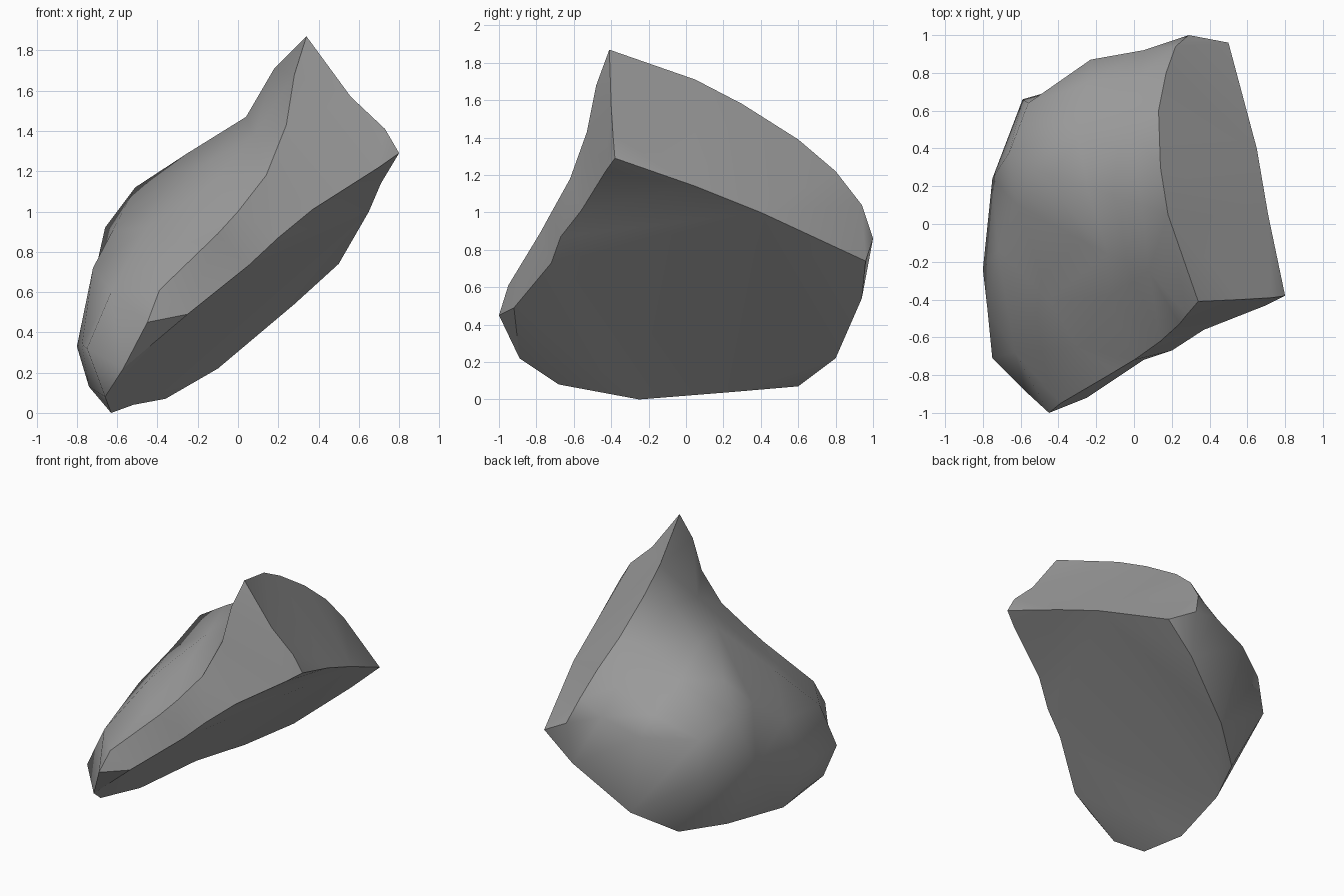
import bpy
import bmesh
from mathutils import Vector
from mathutils.geometry import delaunay_2d_cdt

old = bpy.data.objects.get("Cube")
if old:
    bpy.data.objects.remove(old, do_unlink=True)

# Corners of the shard
peak = (.34, -.41, 1.87)
right_corner = (.8, -.38, 1.29)
back_low = (.5, .96, .74)
back_high = (.29, 1, .86)
toe = (-.45, -1, .45)
toe_low = (-.57, -.89, .22)
toe_side = (-.25, -.92, .49)

# Broken edges running between the corners
crest_edge = [(.56, -.4, 1.57), (.73, -.39, 1.41)]
top_edge = [(.18, .05, 1.71), (.14, .3, 1.58), (.13, .6, 1.39), (.17, .8, 1.22), (.22, .94, 1.04)]
right_edge = [(.71, .05, 1.14), (.65, .4, 1)]
front_edge = [(.28, -.48, 1.68), (.24, -.53, 1.43), (.14, -.62, 1.18),
              (0, -.72, 1), (-.1, -.78, .89), (-.39, -.95, .61)]
lower_edge = [(.7, -.43, 1.22), (.37, -.56, 1.01), (.2, -.67, .87), (.05, -.72, .73)]
bottom_edge = [(-.66, -.68, .08), (-.63, -.25, 0), (-.52, .25, .04),
               (-.36, .6, .07), (-.1, .8, .22), (.28, .94, .54)]

# Bulges of the weathered side: its outer rim, then the hump above it
rim = [(-.75, -.71, .32), (-.74, -.35, .13), (-.775, -.46, .34), (-.8, -.24, .33),
       (-.75, .24, .52), (-.59, .66, .54), (-.23, .87, .84), (.05, .92, .94)]
hump = [(.04, .1, 1.47), (.08, -.25, 1.38), (-.14, -.16, 1.25), (-.13, -.38, 1.14),
        (-.25, .2, 1.29), (-.51, .28, 1.12), (-.62, .1, .91), (-.66, .38, .92),
        (-.72, -.14, .72), (-.63, -.68, .6), (-.45, -.4, .92), (-.3, -.65, .83),
        (-.02, .5, 1.34), (-.3, .5, 1.15), (-.56, .64, .82), (.03, .78, 1.12), (-.25, .74, .97)]

bm = bmesh.new()
side_tag = bm.faces.layers.int.new("side")
shared = {}


def vert(p):
    """Return the one vertex at p, so that neighbouring sides are welded."""
    if p not in shared:
        shared[p] = bm.verts.new(p)
    return shared[p]


def add_face(points, side):
    face = bm.faces.new([vert(p) for p in points])
    face[side_tag] = side
    face.smooth = True


def add_side(outline, direction, side, inner=()):
    """Triangulate an outline and its inner points, seen along a direction."""
    points = list(outline) + list(inner)
    turn = Vector(direction).to_track_quat('Z', 'Y').inverted()
    flat = [(turn @ Vector(p)).to_2d() for p in points]
    n = len(outline)
    ring = [(i, (i + 1) % n) for i in range(n)]
    result = delaunay_2d_cdt(flat, ring, [], 1, 1e-6)
    for tri in result[2]:
        origins = [result[3][i] for i in tri]
        if all(origins):
            add_face([points[o[0]] for o in origins], side)


# Flat fracture on the upper right
add_side([peak] + top_edge + [back_high, back_low] + right_edge[::-1] + [right_corner]
         + crest_edge[::-1], (.76, .43, .62), 1)
# Flat fracture across the front
add_side([peak] + front_edge + [toe, toe_side] + lower_edge[::-1] + [right_corner]
         + crest_edge[::-1], (.39, -1.11, .25), 2)
# Broad flat underside
add_side([right_corner] + lower_edge + [toe_side, toe_low] + bottom_edge
         + [back_low] + right_edge[::-1], (.66, -.16, -.74), 3)
# Small chip at the toe
add_face([toe, toe_side, toe_low], 4)
# Rounded weathered side
add_side([peak] + top_edge + [back_high] + bottom_edge[::-1] + [toe_low, toe]
         + front_edge[::-1], (-.75, .25, .65), 5, rim + hump)
add_face([back_high, back_low, bottom_edge[-1]], 5)

# Smooth within a side, sharp where two sides meet
bmesh.ops.recalc_face_normals(bm, faces=bm.faces[:])
for edge in bm.edges:
    edge.smooth = len({f[side_tag] for f in edge.link_faces}) < 2

mesh = bpy.data.meshes.new("rock_shard")
bm.to_mesh(mesh)
bm.free()
rock = bpy.data.objects.new("rock_shard", mesh)
bpy.context.collection.objects.link(rock)

# Plain grey stone
stone = bpy.data.materials.new("grey_stone")
stone.use_nodes = True
grey = (.35, .35, .35, 1)
stone.diffuse_color = grey
bsdf = next(n for n in stone.node_tree.nodes if n.type == 'BSDF_PRINCIPLED')
bsdf.inputs["Base Color"].default_value = grey
bsdf.inputs["Roughness"].default_value = .8
mesh.materials.append(stone)
